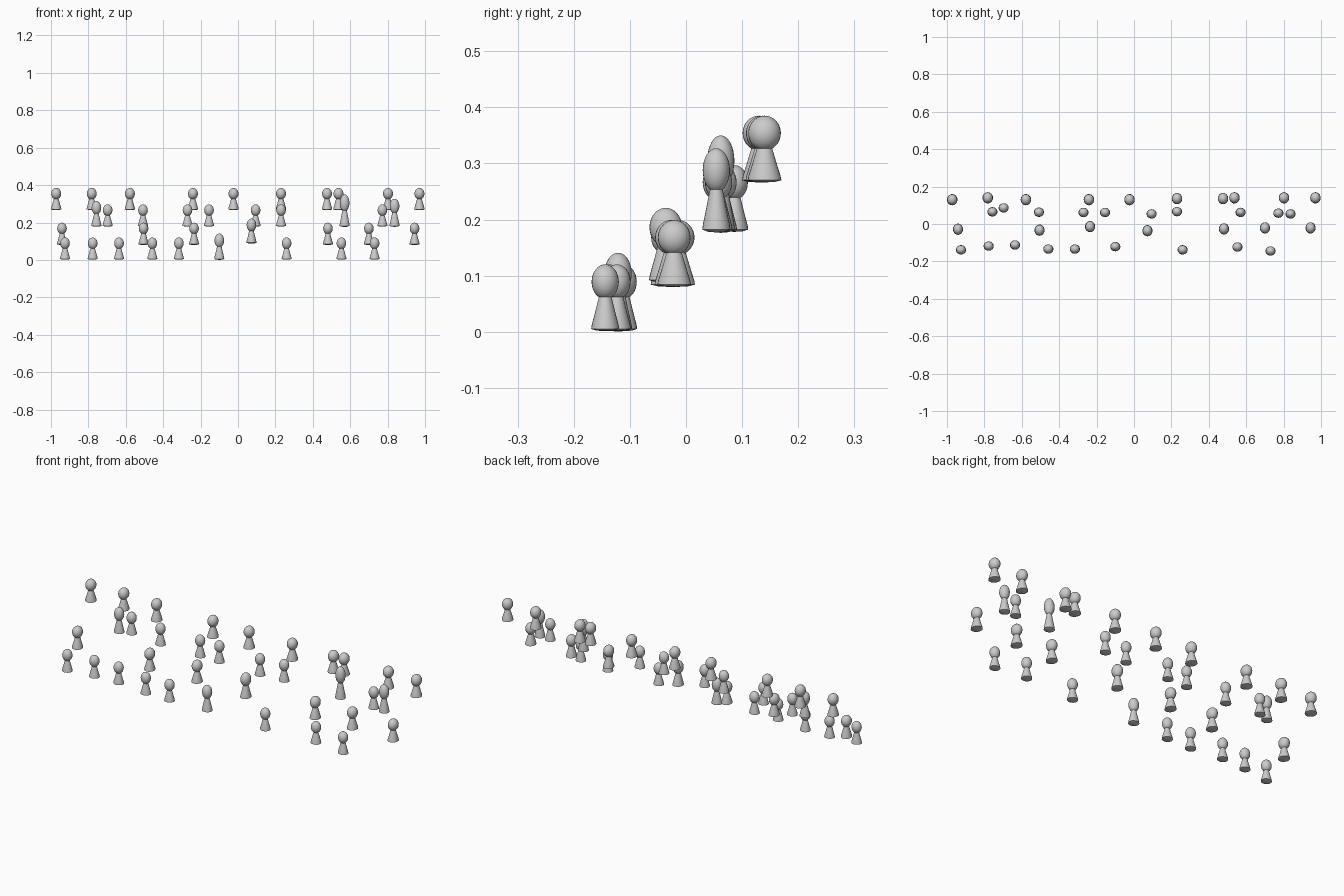
import bpy, bmesh, math

if "Cube" in bpy.data.objects:
    bpy.data.objects.remove(bpy.data.objects["Cube"])

# Skirt profile (radius fraction, height); the head is an ellipsoid on top
SKIRT = [(0, -0.004), (0.6, -0.003), (1.0, 0), (0.95, 0.008), (0.77, 0.025),
         (0.6, 0.042), (0.46, 0.056), (0.32, 0.066), (0, 0.07)]
HEAD_Z, HEAD_H = 0.084, 0.031
SEG = 24


def make_object(name, bm, loc, scale):
    me = bpy.data.meshes.new(name)
    bmesh.ops.recalc_face_normals(bm, faces=bm.faces)
    bm.to_mesh(me)
    bm.free()
    ob = bpy.data.objects.new(name, me)
    bpy.context.collection.objects.link(ob)
    ob.location, ob.scale = loc, scale
    for p in me.polygons:
        p.use_smooth = True
    me.set_sharp_from_angle(angle=math.radians(40))
    return ob


def skirt(name, loc, scale):
    bm = bmesh.new()
    vs = [bm.verts.new((r, 0, z)) for r, z in SKIRT]
    es = [bm.edges.new(p) for p in zip(vs, vs[1:])]
    bmesh.ops.spin(bm, geom=vs + es, cent=(0, 0, 0), axis=(0, 0, 1),
                   angle=2 * math.pi, steps=SEG)
    bmesh.ops.remove_doubles(bm, verts=bm.verts, dist=1e-5)
    make_object(name, bm, loc, scale)


def head(name, loc, scale):
    bm = bmesh.new()
    bmesh.ops.create_uvsphere(bm, u_segments=SEG, v_segments=16, radius=1)
    make_object(name, bm, loc, scale)


# Rows: base height, x radius, y radius, then (x, y[, height scale]) per figure
ROWS = {
    "front_row": (0.005, 0.027, 0.025, [
        (-.925, -.138), (-.777, -.118), (-.636, -.112), (-.458, -.134),
        (-.316, -.134), (-.1, -.121, 1.18), (.26, -.138), (.553, -.123),
        (.73, -.144)]),
    "second_row": (0.084, 0.027, 0.03, [
        (-.941, -.028), (-.505, -.033), (-.235, -.014), (.072, -.036, 1.12),
        (.481, -.026), (.7, -.021), (.944, -.021)]),
    "third_row": (0.182, 0.027, 0.025, [
        (-.757, .065, 1.15), (-.697, .086), (-.508, .063), (-.27, .062),
        (-.155, .062), (.094, .054), (.23, .066), (.57, .062, 1.46),
        (.772, .058), (.837, .054, 1.26)]),
    "back_row": (0.27, 0.028, 0.03, [
        (-.972, .13), (-.782, .14), (-.578, .13), (-.241, .13), (-.024, .13),
        (.23, .136), (.476, .136), (.537, .14), (.802, .14), (.97, .14)]),
}

for row, (base, rx, ry, people) in ROWS.items():
    for i, (x, y, *s) in enumerate(people):
        k = s[0] if s else 1.0
        z = base + (0.008 if 1.1 < k < 1.13 else 0)
        skirt(f"{row}_body_{i + 1}", (x, y, z), (rx, ry, k))
        head(f"{row}_head_{i + 1}", (x, y, z + HEAD_Z * k),
             (rx * 0.95, ry * 0.97, HEAD_H * k))
